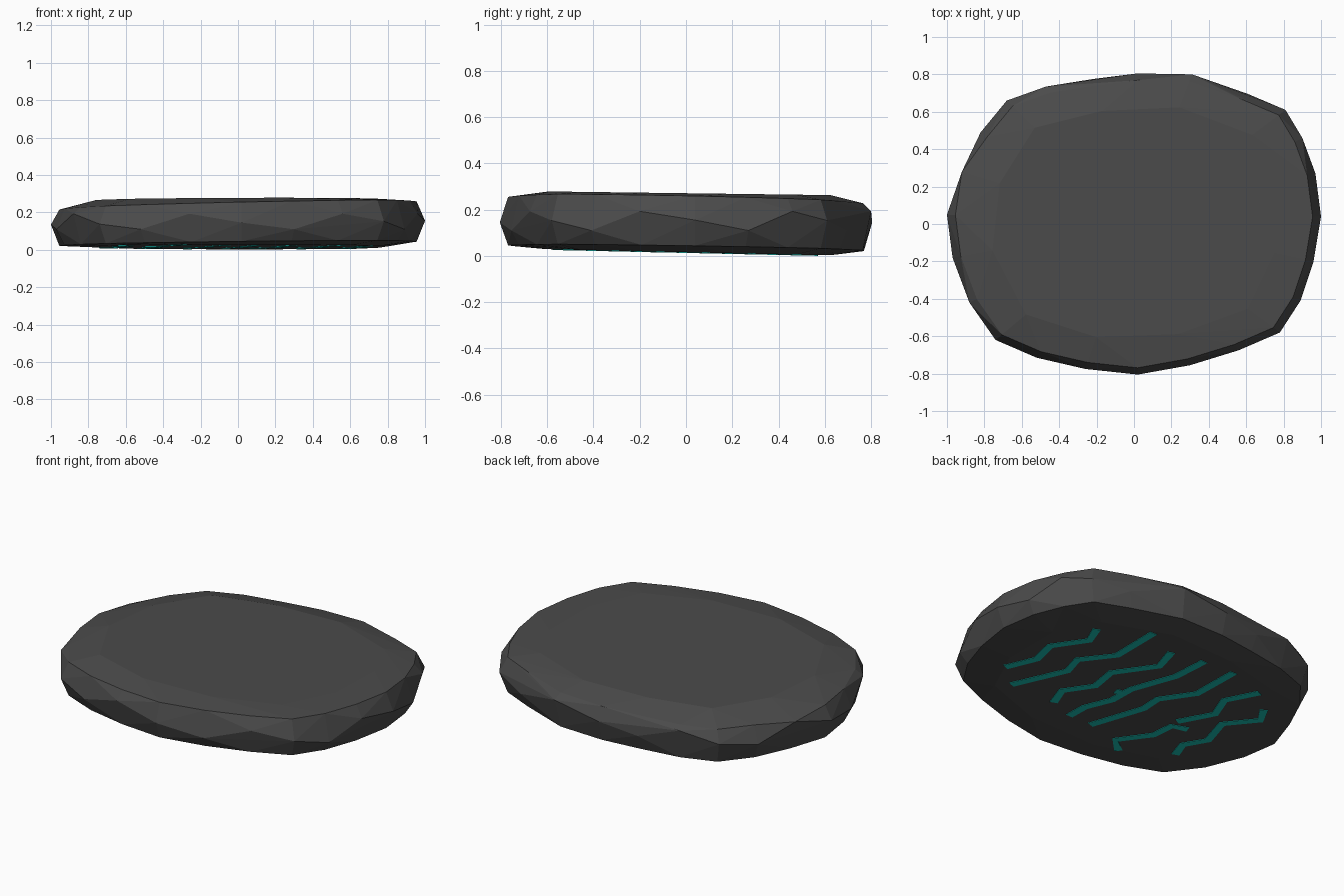
import bpy, bmesh
from mathutils import Vector

if "Cube" in bpy.data.objects:
    bpy.data.objects.remove(bpy.data.objects["Cube"])

# Widest outline of the slab, counter-clockwise from +x
OUTLINE = [(1, .04), (.97, .27), (.90, .46), (.81, .61), (.61, .695), (.31, .80),
           (.02, .805), (-.22, .775), (-.47, .735), (-.68, .66), (-.82, .49), (-.92, .28),
           (-1, .05), (-.97, -.18), (-.88, -.42), (-.74, -.62), (-.52, -.715), (-.26, -.775),
           (.02, -.805), (.30, -.755), (.56, -.675), (.78, -.58), (.89, -.41), (.96, -.20)]


def underside(y):
    return max(0.003, .016 - .022 * y)


def make_object(name, bm):
    mesh = bpy.data.meshes.new(name)
    bmesh.ops.recalc_face_normals(bm, faces=bm.faces)
    bm.to_mesh(mesh)
    bm.free()
    ob = bpy.data.objects.new(name, mesh)
    bpy.context.collection.objects.link(ob)
    return ob


def material(name, colour):
    mat = bpy.data.materials.new(name)
    mat.diffuse_color = (*colour, 1)
    mat.use_nodes = True
    mat.node_tree.nodes["Principled BSDF"].inputs["Base Color"].default_value = mat.diffuse_color
    return mat


# Stone slab: zigzag girdle, chipped upper and lower edges, nearly flat faces
bm = bmesh.new()
for i, (x, y) in enumerate(OUTLINE):
    bm.verts.new((x, y, (.145 + .01 * x, .11, .193)[i % 3]))
    ex, ey = x * .955, y * .955
    bm.verts.new((ex, ey, .238 + .023 * ex - .022 * ey))
    bm.verts.new((ex, ey, .033 + .012 * ex - .016 * ey))
    if i % 2:
        ix, iy = x * .78, y * .78
        bm.verts.new((ix, iy, .271 - .013 * iy + .008 * min(ix, 0)))
        bm.verts.new((ix, iy, underside(iy)))
hull = bmesh.ops.convex_hull(bm, input=bm.verts)
bmesh.ops.delete(bm, geom=[v for v in bm.verts if not v.link_faces], context='VERTS')
slab = make_object("stone_slab", bm)
slab.data.materials.append(material("dark_stone", (.07, .07, .07)))

# Wavy glowing veins on the underside
VEINS = [
    [(.70, -.25), (.63, -.07), (.67, .09), (.55, .28), (.60, .40)],
    [(.55, -.38), (.42, -.06), (.46, .07), (.33, .25), (.34, .57)],
    [(.25, -.38), (.30, -.25), (.20, -.09), (.23, .08), (.08, .31), (.13, .47)],
    [(.09, -.44), (.09, -.31), (.03, -.15), (.03, .01), (-.06, .28), (-.07, .51)],
    [(-.06, -.44), (-.16, -.11), (-.15, .02), (-.27, .21), (-.27, .33), (-.27, .52)],
    [(-.36, -.56), (-.27, -.48), (-.39, -.30), (-.40, -.16), (-.49, -.13)],
    [(-.39, -.10), (-.49, .10), (-.43, .25), (-.52, .44)],
    [(-.62, -.39), (-.58, -.28), (-.65, -.15), (-.59, .04), (-.72, .21), (-.66, .31)],
    [(.08, -.06), (.03, -.05)],
]
teal = material("teal", (.01, .55, .48))


def vein(name, path, half=.023):
    bm = bmesh.new()
    pts = [Vector(p) for p in path]
    rings = []
    for i, p in enumerate(pts):
        t = (pts[min(i + 1, len(pts) - 1)] - pts[max(i - 1, 0)]).normalized()
        n = Vector((-t.y, t.x)) * half
        z = underside(p.y)
        rings.append([bm.verts.new((*(p + n * s), z + dz))
                      for s, dz in ((-1, .03), (-1, -.003), (1, -.003), (1, .03))])
    for a, b in zip(rings, rings[1:]):
        for k in range(4):
            bm.faces.new((a[k], a[k - 1], b[k - 1], b[k]))
    bm.faces.new(rings[0])
    bm.faces.new(rings[-1][::-1])
    make_object(name, bm).data.materials.append(teal)


for i, path in enumerate(VEINS):
    vein(f"underside_vein_{i + 1}", path)
